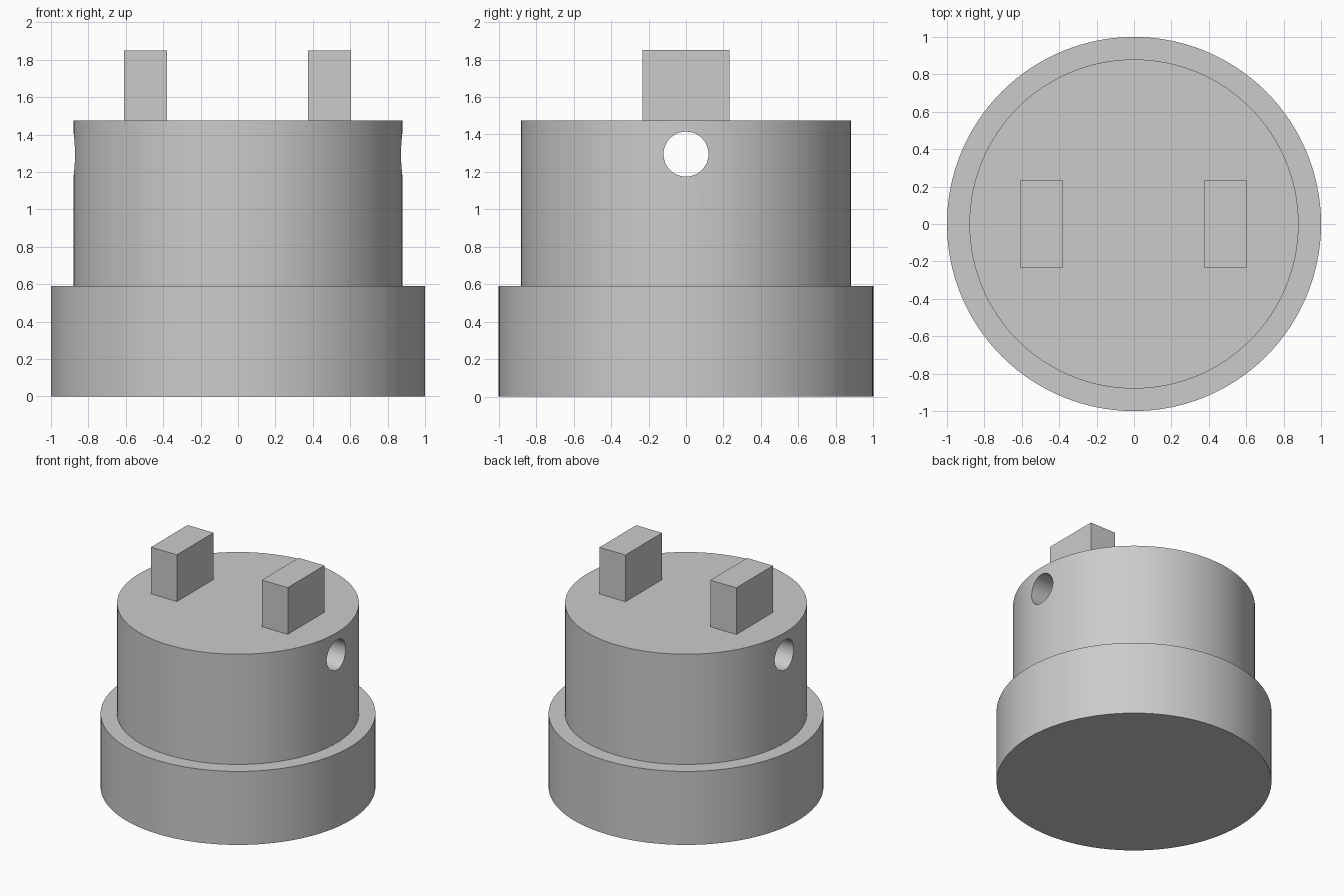
import bpy
import math

cube = bpy.data.objects.get("Cube")
if cube:
    bpy.data.objects.remove(cube, do_unlink=True)

BASE_TOP, BODY_TOP, POST_TOP = 0.59, 1.475, 1.85

grey = bpy.data.materials.new("plain_grey")
grey.use_nodes = True
grey.diffuse_color = (0.6, 0.6, 0.6, 1)
grey.node_tree.nodes["Principled BSDF"].inputs["Base Color"].default_value = (0.6, 0.6, 0.6, 1)


def cylinder(name, radius, bottom, top, sides=128):
    bpy.ops.mesh.primitive_cylinder_add(vertices=sides, radius=radius, depth=top - bottom,
                                        location=(0, 0, (bottom + top) / 2))
    obj = bpy.context.object
    obj.name = name
    obj.data.materials.append(grey)
    return obj


def smooth(obj):
    bpy.ops.object.select_all(action="DESELECT")
    obj.select_set(True)
    bpy.context.view_layer.objects.active = obj
    bpy.ops.object.shade_smooth_by_angle(angle=math.radians(30))


# Wide round base
base = cylinder("base_flange", 1, 0, BASE_TOP)
smooth(base)

# Narrower body with a cross hole drilled from side to side
body = cylinder("upper_body", 0.88, BASE_TOP, BODY_TOP)
drill = cylinder("cross_hole_cutter", 0.12, -1.2, 1.2, 64)
drill.rotation_euler.y = math.pi / 2
drill.location = (0, 0, 1.295)
cut = body.modifiers.new("cross_hole", "BOOLEAN")
cut.operation = "DIFFERENCE"
cut.solver = "EXACT"
cut.object = drill
bpy.context.view_layer.objects.active = body
bpy.ops.object.modifier_apply(modifier=cut.name)
bpy.data.objects.remove(drill, do_unlink=True)
smooth(body)

# Pair of rectangular drive posts on the top face
for side, x in (("left", 0.49), ("right", -0.495)):
    bpy.ops.mesh.primitive_cube_add(size=1, location=(x, 0, (BODY_TOP + POST_TOP) / 2))
    post = bpy.context.object
    post.name = side + "_drive_post"
    post.scale = (0.23, 0.465, POST_TOP - BODY_TOP)
    bpy.ops.object.transform_apply(location=False, rotation=False, scale=True)
    post.data.materials.append(grey)
